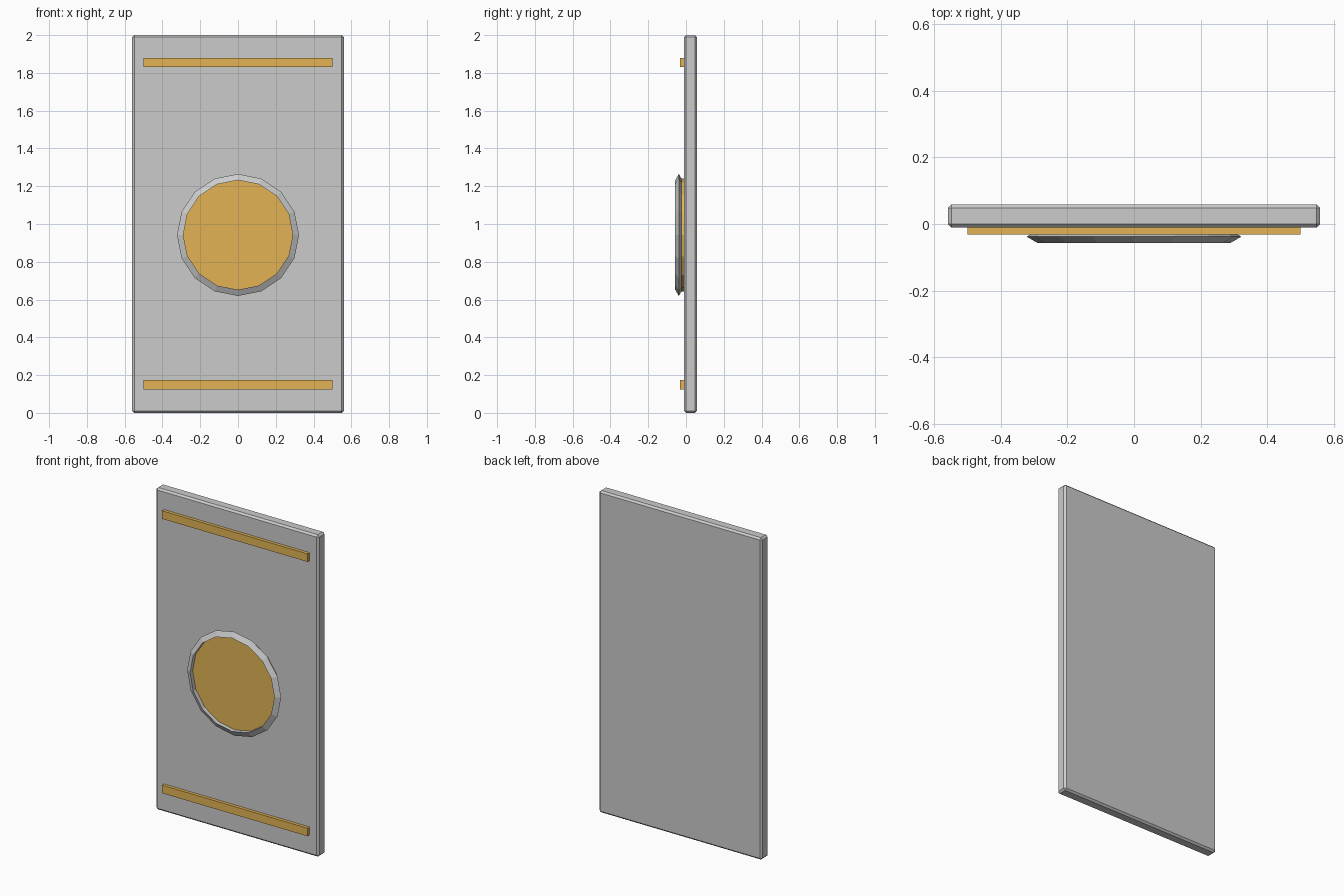
import bpy, bmesh
from math import cos, sin, pi
from mathutils import Matrix

cube = bpy.data.objects.get("Cube")
if cube:
    bpy.data.objects.remove(cube, do_unlink=True)


def material(name, rgb):
    m = bpy.data.materials.new(name)
    m.use_nodes = True
    m.diffuse_color = (*rgb, 1)
    m.node_tree.nodes["Principled BSDF"].inputs["Base Color"].default_value = (*rgb, 1)
    return m


grey = material("light grey", (0.60, 0.60, 0.60))
gold = material("gold", (0.76, 0.45, 0.09))


def add_object(name, bm, mat):
    bmesh.ops.recalc_face_normals(bm, faces=bm.faces)
    mesh = bpy.data.meshes.new(name)
    bm.to_mesh(mesh)
    bm.free()
    mesh.materials.append(mat)
    obj = bpy.data.objects.new(name, mesh)
    bpy.context.collection.objects.link(obj)
    return obj


def box(name, low, high, mat):
    bm = bmesh.new()
    bmesh.ops.create_cube(bm, size=1)
    for v in bm.verts:
        v.co = [(a + b) / 2 + c * (b - a) for a, b, c in zip(low, high, v.co)]
    return add_object(name, bm, mat)


# Slab with chamfered edges
panel = box("panel", (-0.56, -0.011, 0), (0.56, 0.059, 2), grey)
bevel = panel.modifiers.new("chamfer", "BEVEL")
bevel.width = 0.011
bevel.segments = 1

# Raised trim bars near the top and bottom
for name, z in (("upper_bar", 1.855), ("lower_bar", 0.15)):
    box(name, (-0.5, -0.031, z - 0.025), (0.5, 0, z + 0.025), gold)

# Round medallion plate
SIDES = 16
CENTRE_Z = 0.942
bm = bmesh.new()
bmesh.ops.create_cone(bm, cap_ends=True, segments=SIDES, radius1=0.3, radius2=0.3,
                      depth=0.031,
                      matrix=Matrix.Translation((0, -0.0155, CENTRE_Z))
                      @ Matrix.Rotation(pi / 2, 4, "X"))
add_object("medallion", bm, gold)

# Rim with a triangular cross-section
bm = bmesh.new()
profile = [(0.323, -0.038), (0.29, -0.057), (0.29, -0.019)]
rings = []
for i in range(SIDES):
    a = 2 * pi * i / SIDES
    rings.append([bm.verts.new((r * cos(a), y, CENTRE_Z + r * sin(a))) for r, y in profile])
for i, ring in enumerate(rings):
    following = rings[(i + 1) % SIDES]
    for j in range(3):
        k = (j + 1) % 3
        bm.faces.new((ring[j], ring[k], following[k], following[j]))
add_object("medallion_rim", bm, grey)
